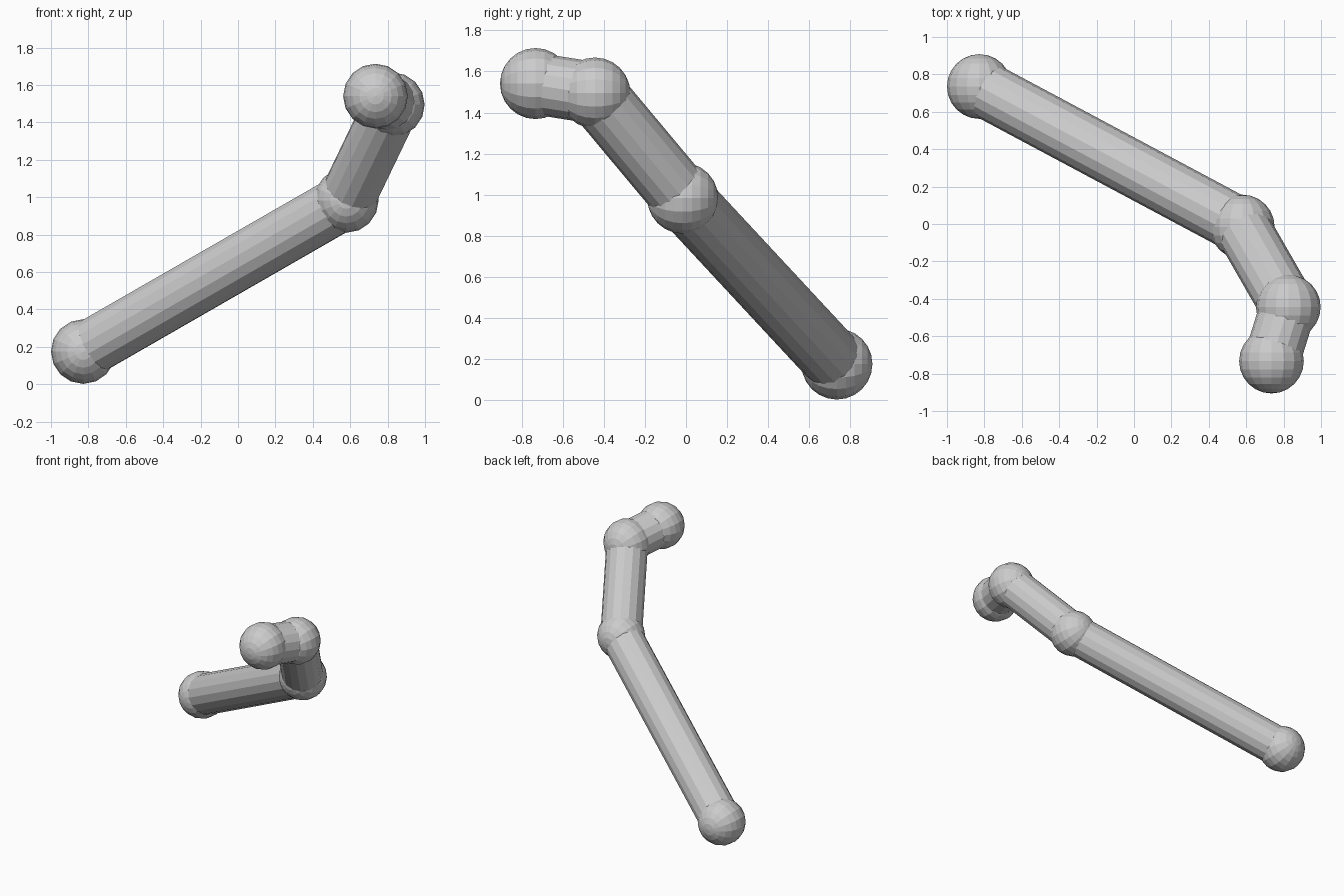
import bpy
import math
from mathutils import Vector

if "Cube" in bpy.data.objects:
    bpy.data.objects.remove(bpy.data.objects["Cube"])

BALL_R, ROD_R = 0.173, 0.15
joints = [Vector(p) for p in (
    (-0.827, 0.735, 0.175),
    (0.579, -0.016, 0.983),
    (0.825, -0.444, 1.495),
    (0.735, -0.733, 1.541),
)]


def ball(name, centre):
    # poles point along y
    bpy.ops.mesh.primitive_uv_sphere_add(segments=16, ring_count=12, radius=BALL_R,
                                         location=centre, rotation=(math.pi / 2, 0, 0))
    bpy.context.object.name = name


def rod(name, a, b):
    d = b - a
    bpy.ops.mesh.primitive_cylinder_add(vertices=16, radius=ROD_R, depth=d.length,
                                        location=(a + b) / 2)
    ob = bpy.context.object
    ob.name = name
    ob.rotation_euler = d.to_track_quat('Z', 'Y').to_euler()


# Ball joints
for name, p in zip(("lower_end_ball", "elbow_ball", "wrist_ball", "upper_end_ball"), joints):
    ball(name, p)

# Rods linking neighbouring joints
for name, a, b in zip(("long_rod", "middle_rod", "short_rod"), joints, joints[1:]):
    rod(name, a, b)
